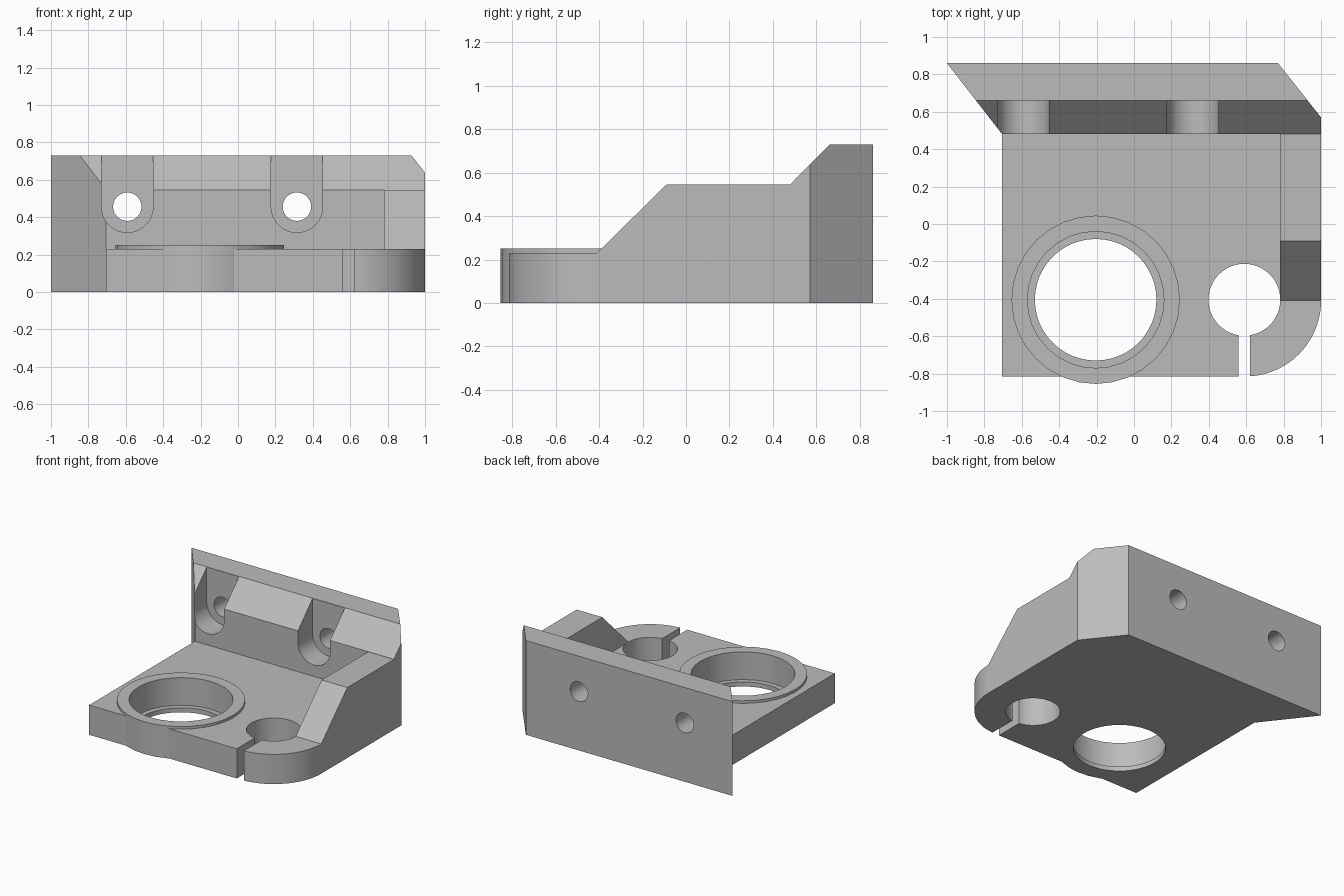
import bpy, bmesh, math
from mathutils import Vector

if "Cube" in bpy.data.objects:
    bpy.data.objects.remove(bpy.data.objects["Cube"])

grey = bpy.data.materials.new("plain_grey")
grey.use_nodes = True
COLOUR = (0.5, 0.5, 0.5, 1)
grey.diffuse_color = COLOUR
grey.node_tree.nodes["Principled BSDF"].inputs["Base Color"].default_value = COLOUR


def arc(cx, cy, r, start, end, n):
    """Points along an arc, angles in degrees."""
    angles = [math.radians(start + (end - start) * i / n) for i in range(n + 1)]
    return [(cx + r * math.cos(a), cy + r * math.sin(a)) for a in angles]


def circle(cx, cy, r, n):
    return arc(cx, cy, r, 0, 360, n)[:-1]


def prism(name, points, axis, low, high):
    """Extrude a 2D outline along an axis between two positions."""
    place = {"x": lambda a, b, t: (t, a, b),
             "y": lambda a, b, t: (a, t, b),
             "z": lambda a, b, t: (a, b, t)}[axis]
    bm = bmesh.new()
    face = bm.faces.new([bm.verts.new(place(a, b, low)) for a, b in points])
    out = bmesh.ops.extrude_face_region(bm, geom=[face])
    verts = [v for v in out["geom"] if isinstance(v, bmesh.types.BMVert)]
    bmesh.ops.translate(bm, verts=verts, vec=Vector(place(0, 0, high - low)))
    bmesh.ops.recalc_face_normals(bm, faces=bm.faces)
    mesh = bpy.data.meshes.new(name)
    bm.to_mesh(mesh)
    bm.free()
    mesh.materials.append(grey)
    obj = bpy.data.objects.new(name, mesh)
    bpy.context.collection.objects.link(obj)
    return obj


def combine(target, tool, operation):
    """Apply a boolean and discard the tool object."""
    mod = target.modifiers.new(tool.name, "BOOLEAN")
    mod.operation, mod.solver, mod.object = operation, "EXACT", tool
    graph = bpy.context.evaluated_depsgraph_get()
    result = bpy.data.meshes.new_from_object(target.evaluated_get(graph))
    target.modifiers.clear()
    target.data = result
    bpy.data.objects.remove(tool)


BORE = (-0.205, -0.405)
CLAMP = (0.59, -0.405)
WALL_FRONT, POCKET_BACK, WALL_TOP = 0.48, 0.66, 0.73

# Base plate with one rounded front corner
body = prism("bracket_body",
             [(-0.705, 0.5), (-0.705, -0.815)] + arc(0.595, -0.41, 0.405, -90, 0, 20)
             + [(1, 0.5)], "z", 0, 0.23)

# Slanted-end back wall with a bevelled top front edge
wall = prism("back_wall", [(-0.705, WALL_FRONT), (1, WALL_FRONT), (1, 0.57),
                           (0.77, 0.86), (-1, 0.86)], "z", 0, WALL_TOP)
bevel = prism("wall_bevel", [(0.38, 0.445), (0.76, 0.83), (0.38, 0.83)], "x", -1.2, 1.2)
combine(wall, bevel, "DIFFERENCE")

# Side rib and raised boss
rib = prism("side_rib", [(-0.41, 0), (-0.41, 0.23), (-0.09, 0.545),
                         (0.5, 0.545), (0.5, 0)], "x", 0.78, 1)
boss = prism("bore_boss", circle(*BORE, 0.45, 32), "z", 0, 0.25)
for part in (wall, rib, boss):
    combine(body, part, "UNION")

# Stepped bore, clamp hole and clamp slit
cutters = [
    prism("bore_lip", circle(*BORE, 0.325, 48), "z", -0.1, 0.4),
    prism("bore_seat", circle(*BORE, 0.365, 32), "z", 0.035, 0.4),
    prism("clamp_hole", circle(*CLAMP, 0.192, 48), "z", -0.1, 0.4),
    prism("clamp_slit", [(0.56, -1), (0.62, -1), (0.62, -0.5), (0.56, -0.5)],
          "z", -0.1, 0.4),
]

# Screw holes with U-shaped head pockets
for x in (-0.592, 0.315):
    pocket = arc(x, 0.456, 0.138, 180, 360, 20) + [(x + 0.138, 0.9), (x - 0.138, 0.9)]
    cutters.append(prism("head_pocket", pocket, "y", 0.4, POCKET_BACK))
    cutters.append(prism("screw_hole", circle(x, 0.456, 0.076, 32), "y", 0.5, 1))
for cutter in cutters:
    combine(body, cutter, "DIFFERENCE")

# Smooth round walls, crisp edges
bpy.ops.object.select_all(action="DESELECT")
body.select_set(True)
bpy.context.view_layer.objects.active = body
bpy.ops.object.shade_smooth_by_angle(angle=math.radians(25))
